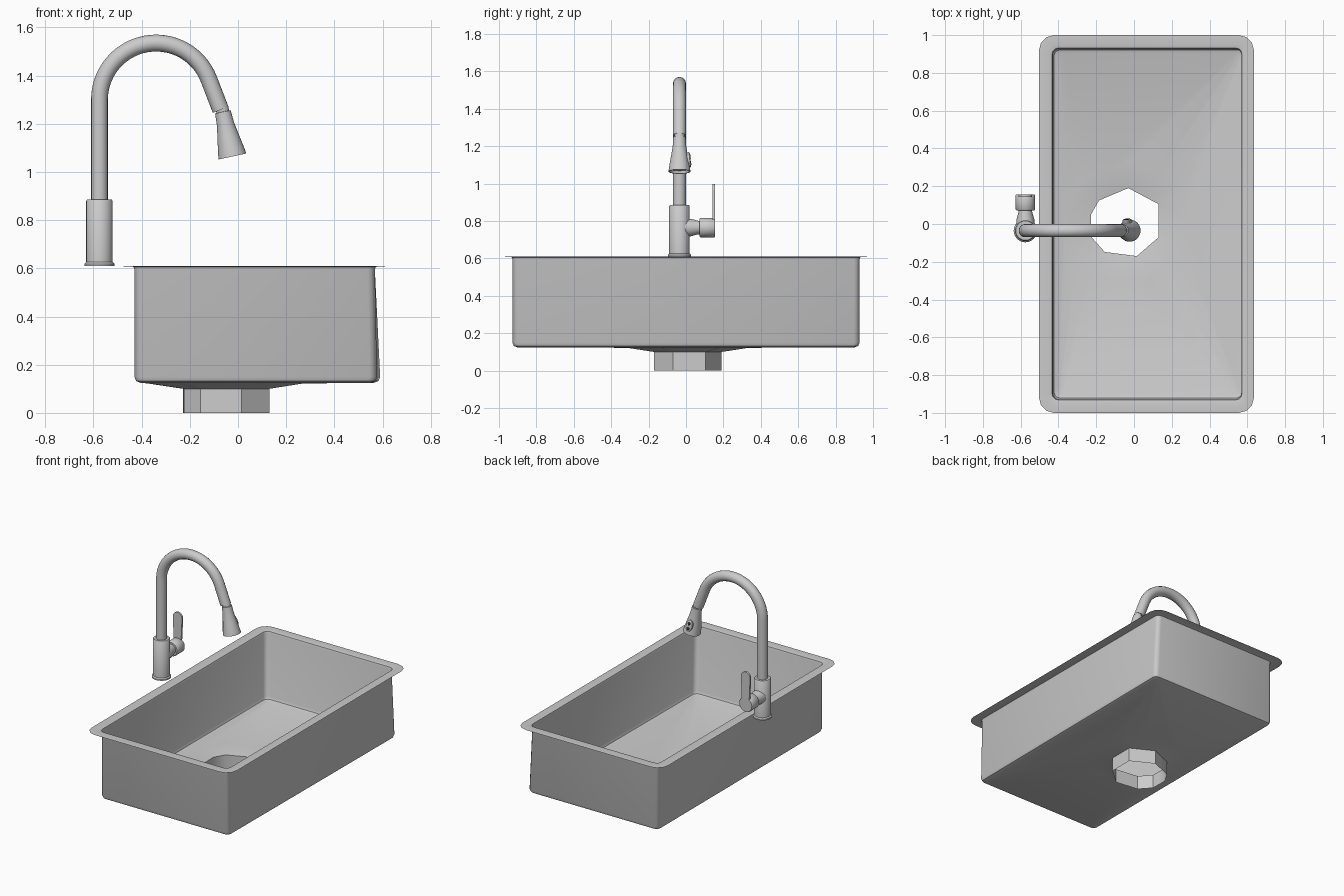
import bpy, bmesh, math
from mathutils import Vector, Matrix

if "Cube" in bpy.data.objects:
    bpy.data.objects.remove(bpy.data.objects["Cube"])


def finish(name, bm, angle=40):
    me = bpy.data.meshes.new(name)
    bm.to_mesh(me)
    bm.free()
    ob = bpy.data.objects.new(name, me)
    bpy.context.collection.objects.link(ob)
    smooth(ob, angle)
    return ob


def smooth(ob, angle=40):
    bpy.ops.object.select_all(action='DESELECT')
    ob.select_set(True)
    bpy.context.view_layer.objects.active = ob
    bpy.ops.object.shade_smooth_by_angle(angle=math.radians(angle))


def skin(bm, rings):
    loops = [[bm.verts.new(p) for p in r] for r in rings]
    for a, b in zip(loops, loops[1:]):
        n = len(a)
        for i in range(n):
            j = (i + 1) % n
            bm.faces.new((a[i], a[j], b[j], b[i]))
    return loops


def rrect(x0, x1, y0, y1, r, z, n=4, bulge=0.0):
    """Rounded rectangle, counter-clockwise; bulge widens the +x side."""
    pts = []
    for k, (cx, cy) in enumerate([(x1 - r, y1 - r), (x0 + r, y1 - r),
                                  (x0 + r, y0 + r), (x1 - r, y0 + r)]):
        b = (bulge, 0, 0, bulge * 0.4)[k]
        for i in range(n):
            a = math.pi / 2 * (k + i / (n - 1))
            pts.append((cx + b + r * math.cos(a), cy + r * math.sin(a), z))
    return pts


def lathe(name, profile, loc, axis=(0, 0, 1), seg=32, caps=(True, True)):
    bm = bmesh.new()
    rings = [[(r * math.cos(2 * math.pi * i / seg), r * math.sin(2 * math.pi * i / seg), h)
              for i in range(seg)] for r, h in profile]
    loops = skin(bm, rings)
    if caps[0]:
        bm.faces.new(loops[0][::-1])
    if caps[1]:
        bm.faces.new(loops[-1])
    q = Vector(axis).to_track_quat('Z', 'Y').to_matrix().to_4x4()
    bm.transform(Matrix.Translation(loc) @ q)
    bmesh.ops.recalc_face_normals(bm, faces=bm.faces)
    return finish(name, bm)


# Sink bowl: flat rim, walls, floor dished to an octagonal drain sleeve
octo = [(0.13, 0.105), (-0.03, 0.19), (-0.185, 0.125), (-0.228, 0.05),
        (-0.225, -0.07), (-0.155, -0.148), (0.015, -0.17), (0.13, -0.07)]
drain = []
for i in range(8):
    p, q = Vector(octo[i - 1]), Vector(octo[i])
    drain += [(p + q) / 2, q]
c = Vector((-0.045, 0.01))


def drain_ring(s, z):
    return [(*(c + (p - c) * s), z) for p in drain]


X0, X1, Y = -0.43, 0.568, 0.928
bm = bmesh.new()
skin(bm, [
    rrect(-0.503, 0.635, -1, 1, 0.08, 0.607),
    rrect(X0 - 0.022, X1 + 0.022, -Y - 0.02, Y + 0.02, 0.045, 0.61),
    rrect(X0 - 0.004, X1 + 0.004, -Y - 0.004, Y + 0.004, 0.034, 0.606),
    rrect(X0, X1, -Y, Y, 0.03, 0.595),
    rrect(X0, X1, -Y, Y, 0.03, 0.15, bulge=0.022),
    rrect(X0 + 0.007, X1 - 0.007, -Y + 0.007, Y - 0.007, 0.03, 0.132, bulge=0.022),
    rrect(X0 + 0.025, X1 - 0.025, -Y + 0.025, Y - 0.025, 0.03, 0.125, bulge=0.022),
    drain_ring(1.8, 0.122),
    drain_ring(1.0, 0.1),
    drain_ring(1.0, 0.0)])
finish("sink_bowl", bm)

# Faucet body with base flange
FX, FY = -0.575, -0.035
lathe("faucet_body", [(0.062, 0.61), (0.062, 0.619), (0.055, 0.626), (0.055, 0.88),
                      (0.051, 0.885)], (FX, FY, 0))

# Gooseneck spout
R, cx, cz, end = 0.235, -0.34, 1.3, math.radians(20)
path = [(FX, FY, 0.87)]
N = 28
for i in range(N + 1):
    a = math.pi - (math.pi - end) * i / N
    path.append((cx + R * math.cos(a), FY, cz + R * math.sin(a)))
path.append((-0.072, FY, 1.258))
cu = bpy.data.curves.new("gooseneck_spout", 'CURVE')
cu.dimensions = '3D'
cu.bevel_depth = 0.035
cu.bevel_resolution = 6
cu.use_fill_caps = True
sp = cu.splines.new('POLY')
sp.points.add(len(path) - 1)
for pt, co in zip(sp.points, path):
    pt.co = (*co, 1)
spout = bpy.data.objects.new("gooseneck_spout", cu)
bpy.context.collection.objects.link(spout)
bpy.ops.object.select_all(action='DESELECT')
spout.select_set(True)
bpy.context.view_layer.objects.active = spout
bpy.ops.object.convert(target='MESH')
smooth(bpy.context.view_layer.objects.active)

# Spray head with recessed outlet
ax = Vector((0.21, 0, -0.978)).normalized()
top = Vector((-0.063, FY, 1.25))
lathe("spray_head", [(0.027, -0.02), (0.027, 0), (0.033, 0.001), (0.036, 0.05),
                     (0.045, 0.105), (0.054, 0.155), (0.059, 0.19),
                     (0.053, 0.19), (0.05, 0.175)], top, ax)

# Spray button plate and two buttons on the +y side of the head
side = Vector((0, 1, 0.12)).normalized()


def button(name, along, out, rx, rz, depth):
    ob = lathe(name, [(1, -depth), (1, 0), (0.85, 0.004)], (0, 0, 0), (0, 0, 1), 24)
    z = side
    y = (ax - z * ax.dot(z)).normalized()
    x = y.cross(z)
    m = Matrix((x * rx, y * rz, z)).transposed().to_4x4()
    m.translation = top + ax * along + Vector((0, out, 0))
    ob.data.transform(m)
    return ob


button("button_plate", 0.125, 0.055, 0.024, 0.042, 0.025)
dark = bpy.data.materials.new("dark_rubber")
dark.diffuse_color = (0.03, 0.03, 0.03, 1)
dark.use_nodes = True
dark.node_tree.nodes["Principled BSDF"].inputs["Base Color"].default_value = dark.diffuse_color
for n, d in (("upper", 0.107), ("lower", 0.143)):
    b = button(n + "_button", d, 0.057 + (d - 0.125) * 0.1, 0.013, 0.013, 0.006)
    b.data.materials.append(dark)

# Valve stem and cap on the side of the body
lathe("valve_stem", [(0.047, 0.03), (0.047, 0.06), (0.036, 0.1), (0.036, 0.115)],
      (FX, FY, 0.765), (0, 1, 0))
lathe("valve_cap", [(0.047, 0.107), (0.052, 0.113), (0.052, 0.186), (0.049, 0.19)],
      (FX, FY, 0.765), (0, 1, 0))

# Paddle lever with rounded top
w = 0.036
out = [(-w * 0.75, 0.765), (w * 0.75, 0.765)]
out += [(w * math.cos(math.pi * i / 12), 0.962 + w * math.sin(math.pi * i / 12)) for i in range(13)]
bm = bmesh.new()
f = bm.faces.new([bm.verts.new((FX + x, 0.143, z)) for x, z in out])
g = bmesh.ops.extrude_face_region(bm, geom=[f])
bmesh.ops.translate(bm, vec=(0, 0.013, 0), verts=[v for v in g['geom'] if isinstance(v, bmesh.types.BMVert)])
bmesh.ops.recalc_face_normals(bm, faces=bm.faces)
finish("lever_handle", bm)
